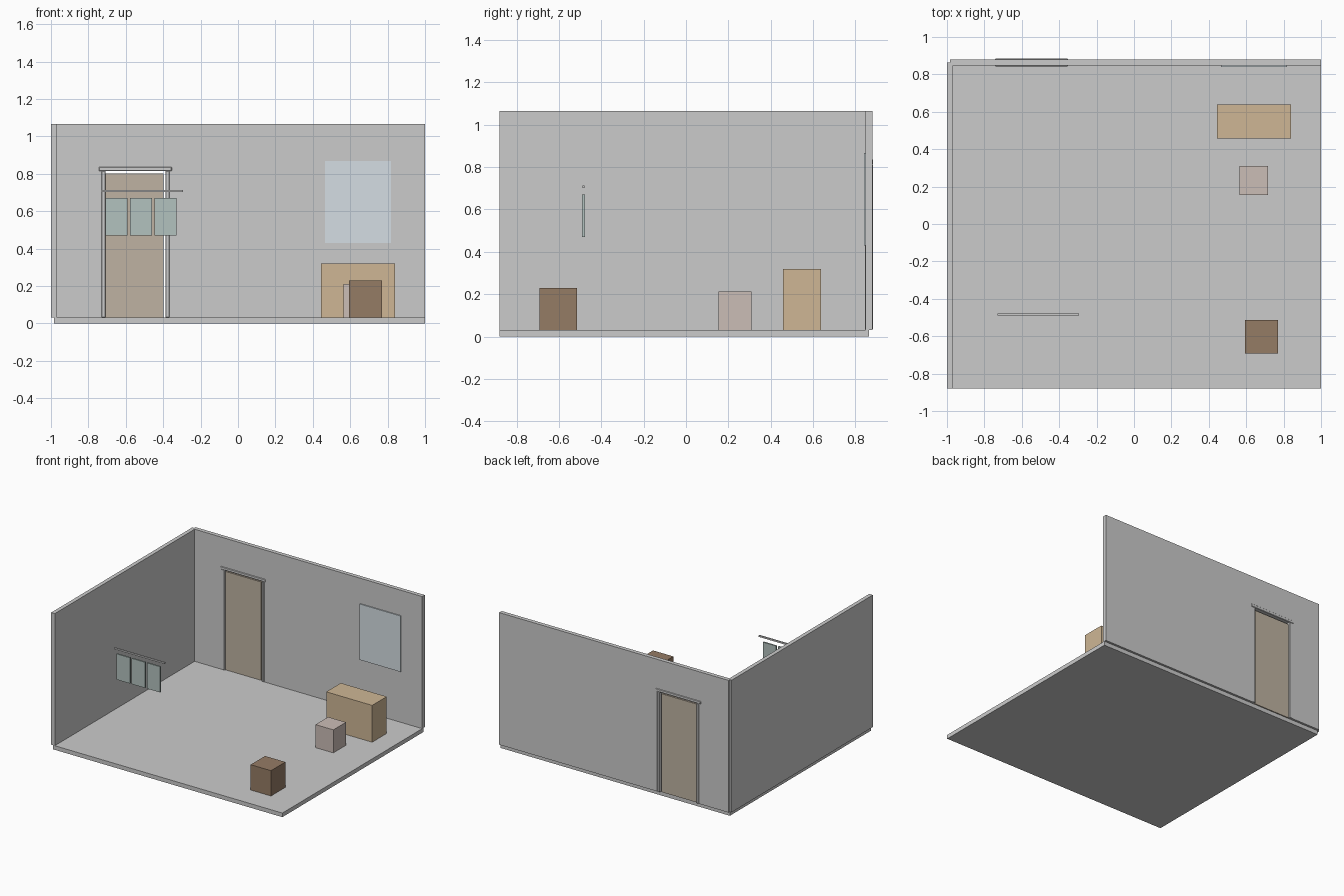
import bpy, bmesh

if "Cube" in bpy.data.objects:
    bpy.data.objects.remove(bpy.data.objects["Cube"])

def mat(name, c):
    m = bpy.data.materials.new(name)
    m.diffuse_color = (*c, 1)
    m.use_nodes = True
    m.node_tree.nodes["Principled BSDF"].inputs["Base Color"].default_value = m.diffuse_color
    return m

tan = mat("tan", (0.62, 0.47, 0.30))
door_tan = mat("door_tan", (0.52, 0.45, 0.36))
brown = mat("brown", (0.30, 0.20, 0.13))
pinkish = mat("pale_pink", (0.60, 0.51, 0.47))
glass = mat("pale_blue", (0.66, 0.73, 0.77))
teal = mat("grey_teal", (0.45, 0.54, 0.52))

def obj(name, bm, m=None):
    bmesh.ops.recalc_face_normals(bm, faces=bm.faces)
    me = bpy.data.meshes.new(name)
    bm.to_mesh(me)
    bm.free()
    o = bpy.data.objects.new(name, me)
    bpy.context.collection.objects.link(o)
    if m:
        me.materials.append(m)
    return o

def box(name, x, y, z, m=None, bevel=0):
    bm = bmesh.new()
    bmesh.ops.create_cube(bm, size=1)
    for v in bm.verts:
        for i, (a, b) in enumerate((x, y, z)):
            v.co[i] = (a + b) / 2 + v.co[i] * (b - a)
    o = obj(name, bm, m)
    if bevel:
        mod = o.modifiers.new("Bevel", 'BEVEL')
        mod.width = bevel
        mod.segments = 1
    return o

def extrude_xz(name, pts, y0, y1, m=None):
    bm = bmesh.new()
    f = bm.faces.new([bm.verts.new((px, y0, pz)) for px, pz in pts])
    r = bmesh.ops.extrude_face_region(bm, geom=[f])
    for v in r["geom"]:
        if isinstance(v, bmesh.types.BMVert):
            v.co.y = y1
    return obj(name, bm, m)

F = 0.032   # floor top
H = 1.065   # wall top

# room shell; walls are centred on the floor edges
box("floor", (-0.984, 1), (-0.88, 0.863), (0, F))
box("left_wall", (-1, -0.969), (-0.88, 0.863), (F, H))
L, R, T = -0.708, -0.388, 0.815   # door opening
extrude_xz("back_wall", [(-0.984, F), (L, F), (L, T), (R, T), (R, F),
                         (1, F), (1, H), (-0.984, H)], 0.848, 0.88)

# door leaf with a small gap, casing and lintel
box("door", (L, -0.399), (0.857, 0.871), (F, 0.801), door_tan)
for side, x in (("left", (-0.73, L)), ("right", (R, -0.366))):
    box("door_casing_" + side, x, (0.845, 0.882), (F, T), None, 0.003)
box("door_lintel", (-0.744, -0.354), (0.843, 0.884), (T, 0.837), None, 0.003)

# wall panel
box("window_panel", (0.465, 0.818), (0.84, 0.848), (0.43, 0.867), glass)

# furniture blocks
box("desk_block", (0.443, 0.84), (0.458, 0.638), (F, 0.32), tan)
box("stool_block", (0.563, 0.717), (0.154, 0.31), (F, 0.212), pinkish)
box("crate_block", (0.594, 0.77), (-0.692, -0.514), (F, 0.23), brown)

# hanging rail with three panels
box("rail", (-0.73, -0.294), (-0.489, -0.479), (0.702, 0.714))
for i in range(3):
    x = -0.708 + i * 0.131
    box(f"hanging_panel_{i + 1}", (x, x + 0.116), (-0.49, -0.478), (0.47, 0.671), teal)
